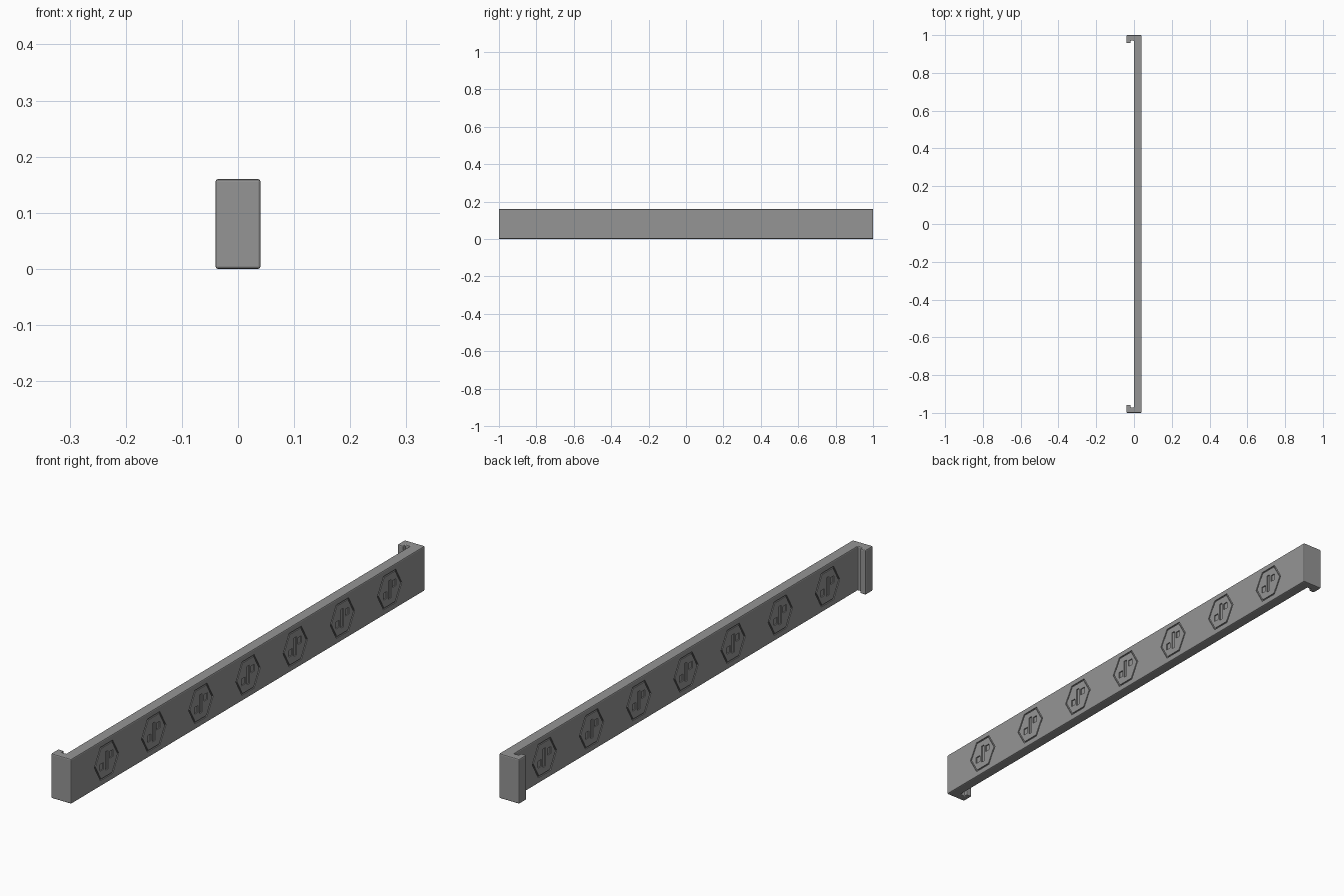
import bpy, bmesh, math

if "Cube" in bpy.data.objects:
    bpy.data.objects.remove(bpy.data.objects["Cube"])

grey = bpy.data.materials.new("plain grey")
grey.diffuse_color = (0.3, 0.3, 0.3, 1)
grey.use_nodes = True
grey.node_tree.nodes["Principled BSDF"].inputs["Base Color"].default_value = grey.diffuse_color


def new_object(name, bm):
    bmesh.ops.recalc_face_normals(bm, faces=bm.faces)
    mesh = bpy.data.meshes.new(name)
    bm.to_mesh(mesh)
    bm.free()
    mesh.materials.append(grey)
    ob = bpy.data.objects.new(name, mesh)
    bpy.context.collection.objects.link(ob)
    return ob


def prism(bm, pts, offset):
    """Extrude a closed outline by an offset vector."""
    face = bm.faces.new([bm.verts.new(p) for p in pts])
    ext = bmesh.ops.extrude_face_region(bm, geom=[face])
    verts = [g for g in ext["geom"] if isinstance(g, bmesh.types.BMVert)]
    bmesh.ops.translate(bm, vec=offset, verts=verts)


# Bar with a hooked clip at each end, drawn as one plan outline
HEIGHT = 0.16
half = [(0.04, 1.0), (-0.04, 1.0), (-0.04, 0.958), (-0.018, 0.958),
        (-0.018, 0.971), (0.0, 0.971)]
outline = half + [(x, -y) for x, y in reversed(half)]
bm = bmesh.new()
prism(bm, [(x, y, 0) for x, y in outline], (0, 0, HEIGHT))
bar = new_object("clip_bar", bm)
bev = bar.modifiers.new("soft_edges", 'BEVEL')
bev.width = 0.004
bev.segments = 2
bev.limit_method = 'ANGLE'

# Shallow engraving on both broad faces
DEPTH = 0.004
R_OUT, R_IN = 0.069, 0.063
bm = bmesh.new()


def engrave(side, y, pts):
    x0 = 0.04 - DEPTH if side > 0 else -DEPTH
    prism(bm, [(x0, y + side * u, HEIGHT / 2 + v) for u, v in pts],
          (2 * DEPTH, 0, 0))


def rect(u, v, w, h):
    return [(u - w / 2, v - h / 2), (u + w / 2, v - h / 2),
            (u + w / 2, v + h / 2), (u - w / 2, v + h / 2)]


def hex_ring(side, y):
    """Hexagonal groove with a closed inner wall."""
    x0 = 0.04 - DEPTH if side > 0 else -DEPTH
    rings = []
    for r, x in ((R_OUT, x0), (R_OUT, x0 + 2 * DEPTH),
                 (R_IN, x0 + 2 * DEPTH), (R_IN, x0)):
        rings.append([bm.verts.new((x, y + r * math.cos(k * math.pi / 3),
                                    HEIGHT / 2 + r * math.sin(k * math.pi / 3)))
                      for k in range(6)])
    for a, b in zip(rings, rings[1:] + rings[:1]):
        for k in range(6):
            n = (k + 1) % 6
            bm.faces.new((a[k], a[n], b[n], b[k]))


for side in (1, -1):
    for i in range(7):
        y = -0.8 + i * 0.8 / 3
        hex_ring(side, y)
        engrave(side, y, rect(0.026, 0.013, 0.020, 0.024))
        engrave(side, y, rect(-0.026, -0.013, 0.020, 0.024))
        engrave(side, y, rect(0, 0, 0.014, 0.066))

cutter = new_object("engraving_cutter", bm)
cutter.hide_render = True
cutter.display_type = 'WIRE'

cut = bar.modifiers.new("engraving", 'BOOLEAN')
cut.operation = 'DIFFERENCE'
cut.solver = 'EXACT'
cut.object = cutter
